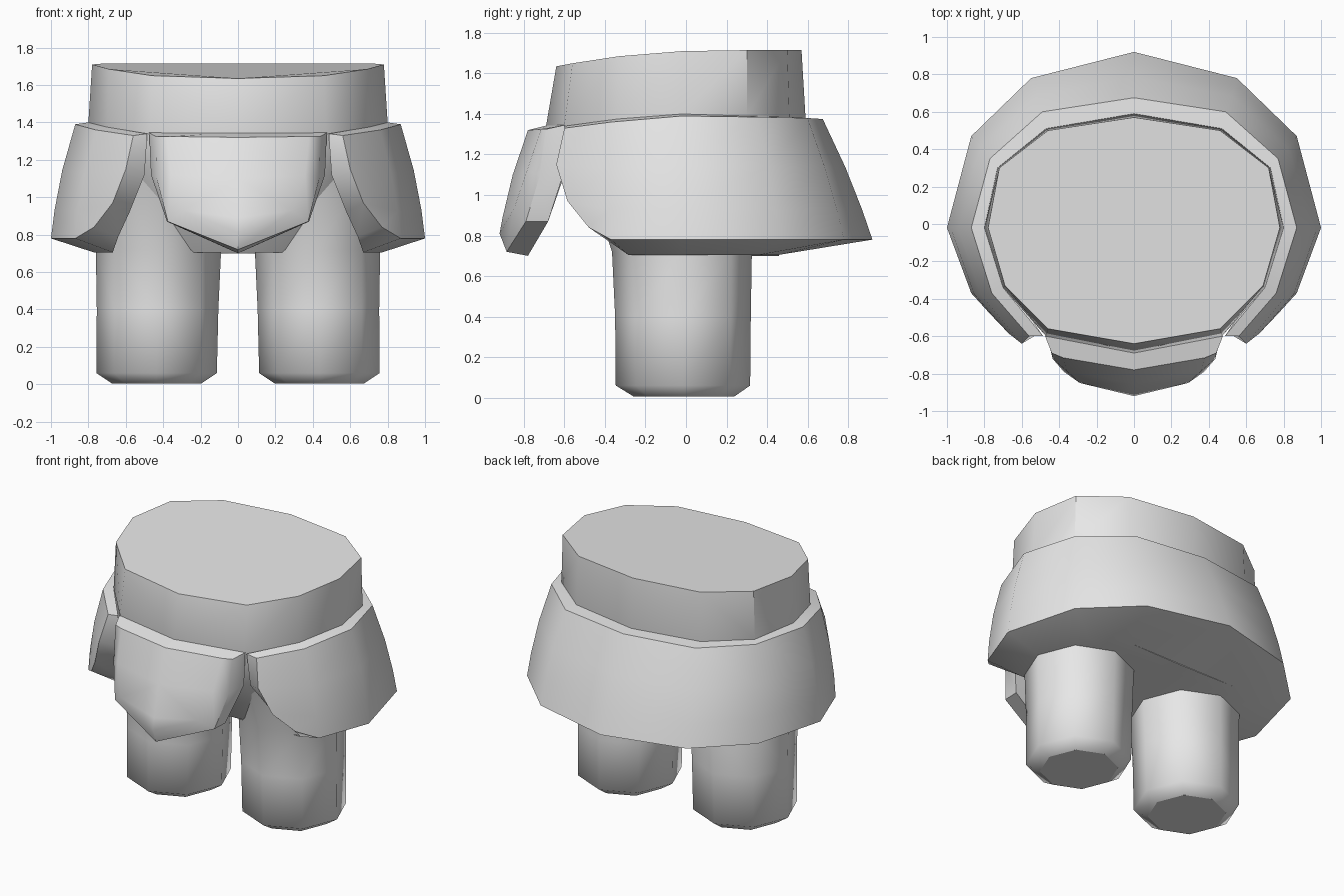
import bpy, bmesh, math
from mathutils import Vector

cube = bpy.data.objects.get("Cube")
if cube:
    bpy.data.objects.remove(cube, do_unlink=True)

grey = bpy.data.materials.new("light_grey")
grey.use_nodes = True
grey.diffuse_color = (0.8, 0.8, 0.8, 1)
grey.node_tree.nodes["Principled BSDF"].inputs["Base Color"].default_value = grey.diffuse_color


def loft(name, rows, mirror=True, cyclic=False, caps=(), smooth=40):
    """Skin a grid of points, mirror it across x and weld the seam."""
    bm = bmesh.new()
    for side in ((1, -1) if mirror else (1,)):
        grid = [[bm.verts.new((p[0] * side, p[1], p[2])) for p in row] for row in rows]
        for a, b in zip(grid, grid[1:]):
            count = len(a)
            for i in range(count if cyclic else count - 1):
                j = (i + 1) % count
                bm.faces.new((a[i], a[j], b[j], b[i]))
        for c in caps:
            bm.faces.new(grid[c])
    bmesh.ops.remove_doubles(bm, verts=bm.verts, dist=0.0005)
    bmesh.ops.recalc_face_normals(bm, faces=bm.faces)
    # smooth shading with sharp edges kept
    for f in bm.faces:
        f.smooth = len(f.verts) < 5
    for e in bm.edges:
        e.smooth = e.calc_face_angle(0) < math.radians(smooth)
    mesh = bpy.data.meshes.new(name)
    bm.to_mesh(mesh)
    bm.free()
    mesh.materials.append(grey)
    obj = bpy.data.objects.new(name, mesh)
    bpy.context.collection.objects.link(obj)
    return obj


def vecs(*points):
    return [Vector(p) for p in points]


# Half outlines, running from the back centre to the front centre
brim = vecs((0, .57, 1.715), (.46, .5, 1.715), (.72, .3, 1.715), (.78, -.02, 1.71),
            (.69, -.33, 1.685), (.46, -.56, 1.65), (0, -.64, 1.635))
waist = vecs((0, .59, 1.38), (.47, .51, 1.385), (.73, .3, 1.39), (.8, -.02, 1.4),
             (.7, -.34, 1.375), (.47, -.6, 1.345), (0, -.69, 1.345))

# Torso tapers down inside the skirt
hips = [Vector((p.x * .93, p.y * .9, 1.1)) for p in waist]
crotch = [Vector((p.x * .75, p.y * .45, .705)) for p in waist]
torso = loft("torso", [brim, waist, hips, crotch])
bm = bmesh.new()
bm.from_mesh(torso.data)
filled = bmesh.ops.holes_fill(bm, edges=[e for e in bm.edges if e.is_boundary])
for f in filled["faces"]:
    f.smooth = False
    for e in f.edges:
        e.smooth = False
bmesh.ops.recalc_face_normals(bm, faces=bm.faces)
bm.to_mesh(torso.data)
bm.free()

# Skirt: one column per corner from rim to hem, then under to the floor
rim = vecs((0, .675, 1.375), (.49, .6, 1.38), (.77, .35, 1.385),
           (.87, -.02, 1.39), (.76, -.37, 1.36))
hem = vecs((0, .92, .78), (.55, .78, .78), (.87, .47, .78),
           (1, -.02, .78), (.87, -.37, .78))
columns = []
for inner, top, low in zip(waist, rim, hem):
    under = Vector((low.x * .77, min(low.y * .77, .46), .705))
    wall = [top.lerp(low, t) + Vector((top.x, top.y, 0)) * bulge
            for t, bulge in ((0, 0), (.4, .02), (.75, .015), (1, 0))]
    columns.append([inner] + wall + [under, Vector((0, under.y, .7))])
corner, floor = columns[-1][-2:]

# Curved front opening of the skirt: outer edge, then inner edge
opening_outer = vecs((.56, -.6, 1.33), (.6, -.64, 1.15), (.67, -.585, .97), (.77, -.48, .84))
opening_inner = vecs((.485, -.6, 1.34), (.5, -.58, 1.12), (.58, -.46, .92), (.64, -.36, .79))
columns.append([opening_inner[0]] + opening_outer + [corner, floor])
columns.append([opening_inner[0]] + opening_inner + [corner, floor])
loft("skirt", columns)

# Front flap: each row runs from the front centre round the edge to the back centre
flap_rows = [
    vecs((0, -.78, 1.32), (.38, -.715, 1.325), (.44, -.69, 1.325), (.475, -.6, 1.345), (0, -.68, 1.345)),
    vecs((0, -.855, 1.1), (.36, -.785, 1.12), (.435, -.72, 1.1), (.465, -.6, 1.12), (0, -.6, 1.1)),
    vecs((0, -.905, .89), (.29, -.85, .93), (.375, -.79, .87), (.38, -.68, .87), (0, -.68, .87)),
    vecs((0, -.92, .81), (0, -.92, .81), (0, -.885, .72), (0, -.78, .7), (0, -.78, .7)),
]
loft("front_flap", flap_rows, caps=(0,))

# Legs: eight-sided, rounded at the foot and leaning forward under the skirt
for name, side in (("left_leg", 1), ("right_leg", -1)):
    rings = []
    for z, r, x, y in ((.005, .24, .435, -.01), (.06, .322, .435, -.015),
                       (.4, .325, .43, -.015), (.72, .335, .425, -.02), (1.12, .36, .42, -.13)):
        rings.append([Vector((side * (x + r * math.cos(k * math.pi / 4)),
                              y + r * 1.03 * math.sin(k * math.pi / 4), z)) for k in range(8)])
    loft(name, rings, mirror=False, cyclic=True, caps=(0, -1), smooth=65)
